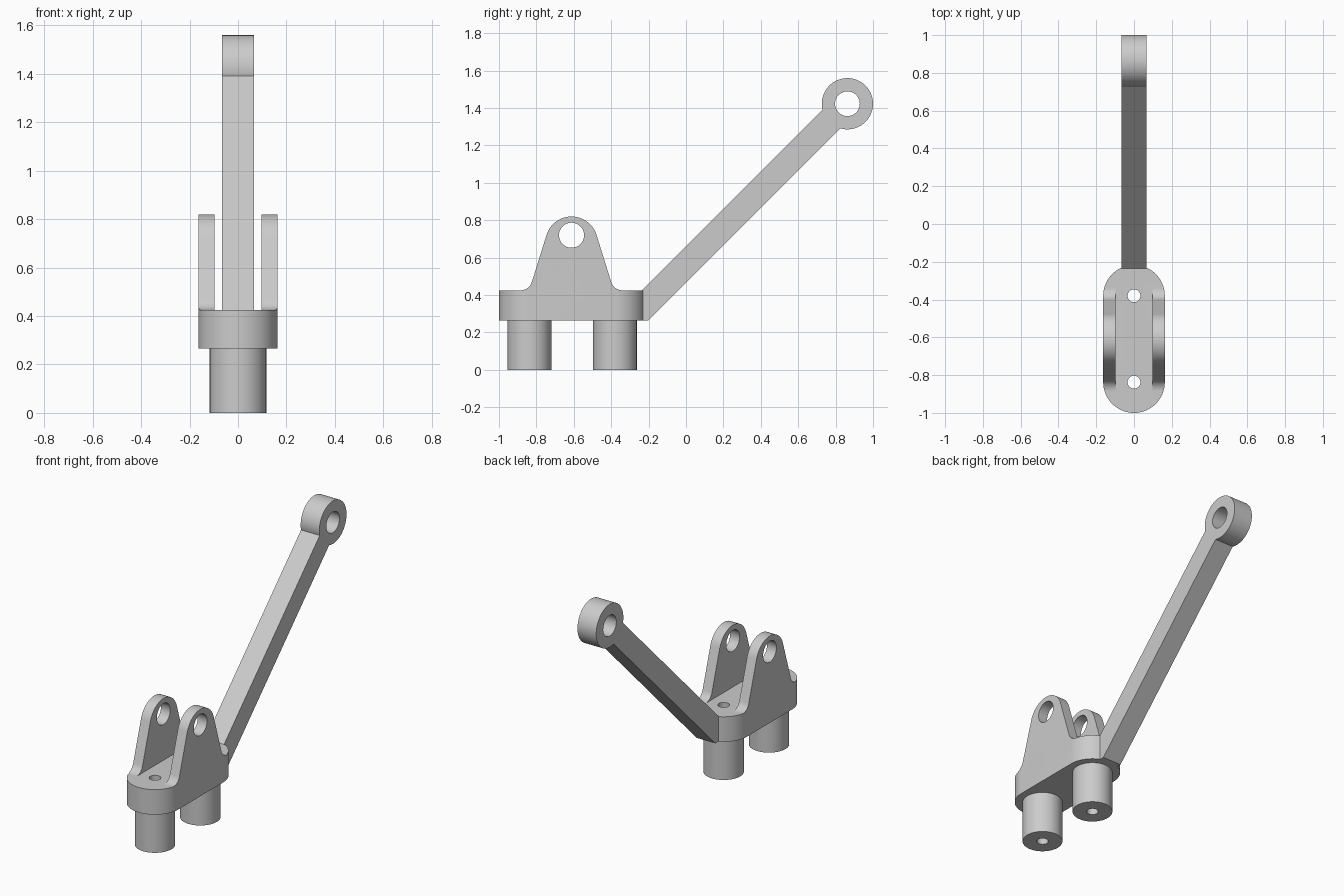
import bpy, bmesh
from math import cos, sin, radians
from mathutils import Vector

cube = bpy.data.objects.get("Cube")
if cube:
    bpy.data.objects.remove(cube, do_unlink=True)

# Main dimensions
BOTTOM, DECK = 0.265, 0.425      # base plate heights
HALF = 0.163                     # half width of the plate
ENDS = (-0.837, -0.38)           # centres of the rounded ends and posts
LUG_Y = -0.612
EYE = (0.863, 1.423)             # centre of the arm eye
ARM_HALF = 0.066

grey = bpy.data.materials.new("plain_grey")
grey.use_nodes = True
grey.diffuse_color = (0.6, 0.6, 0.6, 1)
grey.node_tree.nodes["Principled BSDF"].inputs["Base Color"].default_value = (0.6, 0.6, 0.6, 1)


def arc(u, v, r, start, end, steps=24):
    angles = [radians(start + (end - start) * i / steps) for i in range(steps + 1)]
    return [(u + r * cos(a), v + r * sin(a)) for a in angles]


def circle(u, v, r):
    return arc(u, v, r, 0, 360, 64)[:-1]


def prism(name, outline, low, high, axis):
    """Extrude an outline along x (points are y, z) or z (points are x, y)."""
    bm = bmesh.new()
    place = (lambda p: (low, p[0], p[1])) if axis == "X" else (lambda p: (p[0], p[1], low))
    face = bm.faces.new([bm.verts.new(place(p)) for p in outline])
    grown = bmesh.ops.extrude_face_region(bm, geom=[face])["geom"]
    shift = Vector((high - low, 0, 0) if axis == "X" else (0, 0, high - low))
    bmesh.ops.translate(bm, verts=[g for g in grown if isinstance(g, bmesh.types.BMVert)], vec=shift)
    bmesh.ops.recalc_face_normals(bm, faces=bm.faces)
    mesh = bpy.data.meshes.new(name)
    bm.to_mesh(mesh)
    bm.free()
    mesh.materials.append(grey)
    obj = bpy.data.objects.new(name, mesh)
    bpy.context.collection.objects.link(obj)
    return obj


def combine(target, tool, operation):
    mod = target.modifiers.new(operation, "BOOLEAN")
    mod.operation, mod.solver, mod.object = operation, "EXACT", tool
    bpy.context.view_layer.objects.active = target
    bpy.ops.object.modifier_apply(modifier=mod.name)
    bpy.data.objects.remove(tool, do_unlink=True)


# Side outline of plate and lugs, with filleted feet
side = [(-1.1, BOTTOM), (-1.1, DECK)]
side += arc(LUG_Y - 0.274, DECK + 0.065, 0.065, -90, -17, 12)
side += arc(LUG_Y, 0.68, 0.14, 163, 17, 32)
side += arc(LUG_Y + 0.274, DECK + 0.065, 0.065, 197, 270, 12)
side += [(0, DECK), (0, BOTTOM)]
bracket = prism("bracket", side, -0.3, 0.3, "X")

# Trim to the round-ended plan shape
plan = arc(0, ENDS[1], HALF, 0, 180, 48) + arc(0, ENDS[0], HALF, 180, 360, 48)
combine(bracket, prism("plan_trim", plan, 0.2, 1.0, "Z"), "INTERSECT")

# Channel between the lugs, then the pin hole
channel = [(-0.097, -1.2), (0.097, -1.2), (0.097, 0.1), (-0.097, 0.1)]
combine(bracket, prism("channel", channel, DECK, 1.1, "Z"), "DIFFERENCE")
combine(bracket, prism("pin_hole", circle(LUG_Y, 0.72, 0.067), -0.4, 0.4, "X"), "DIFFERENCE")

# Sloping arm with an eye at its tip
rise_top, rise_low = 0.66, 0.467
arm = [(-0.3, BOTTOM), (BOTTOM - rise_low, BOTTOM), (EYE[0], EYE[0] + rise_low),
       (EYE[1] - rise_top, EYE[1]), (DECK - rise_top, DECK), (-0.3, DECK)]
combine(bracket, prism("arm", arm, -ARM_HALF, ARM_HALF, "X"), "UNION")
combine(bracket, prism("eye", circle(*EYE, 0.137), -ARM_HALF, ARM_HALF, "X"), "UNION")
combine(bracket, prism("eye_hole", circle(*EYE, 0.066), -0.2, 0.2, "X"), "DIFFERENCE")

# Posts under the plate, drilled right through
for y in ENDS:
    combine(bracket, prism("post", circle(0, y, 0.117), 0, 0.33, "Z"), "UNION")
    combine(bracket, prism("bolt_hole", circle(0, y, 0.034), -0.1, 0.6, "Z"), "DIFFERENCE")

bpy.ops.object.select_all(action="DESELECT")
bracket.select_set(True)
bpy.context.view_layer.objects.active = bracket
bpy.ops.object.shade_smooth_by_angle(angle=radians(30))
